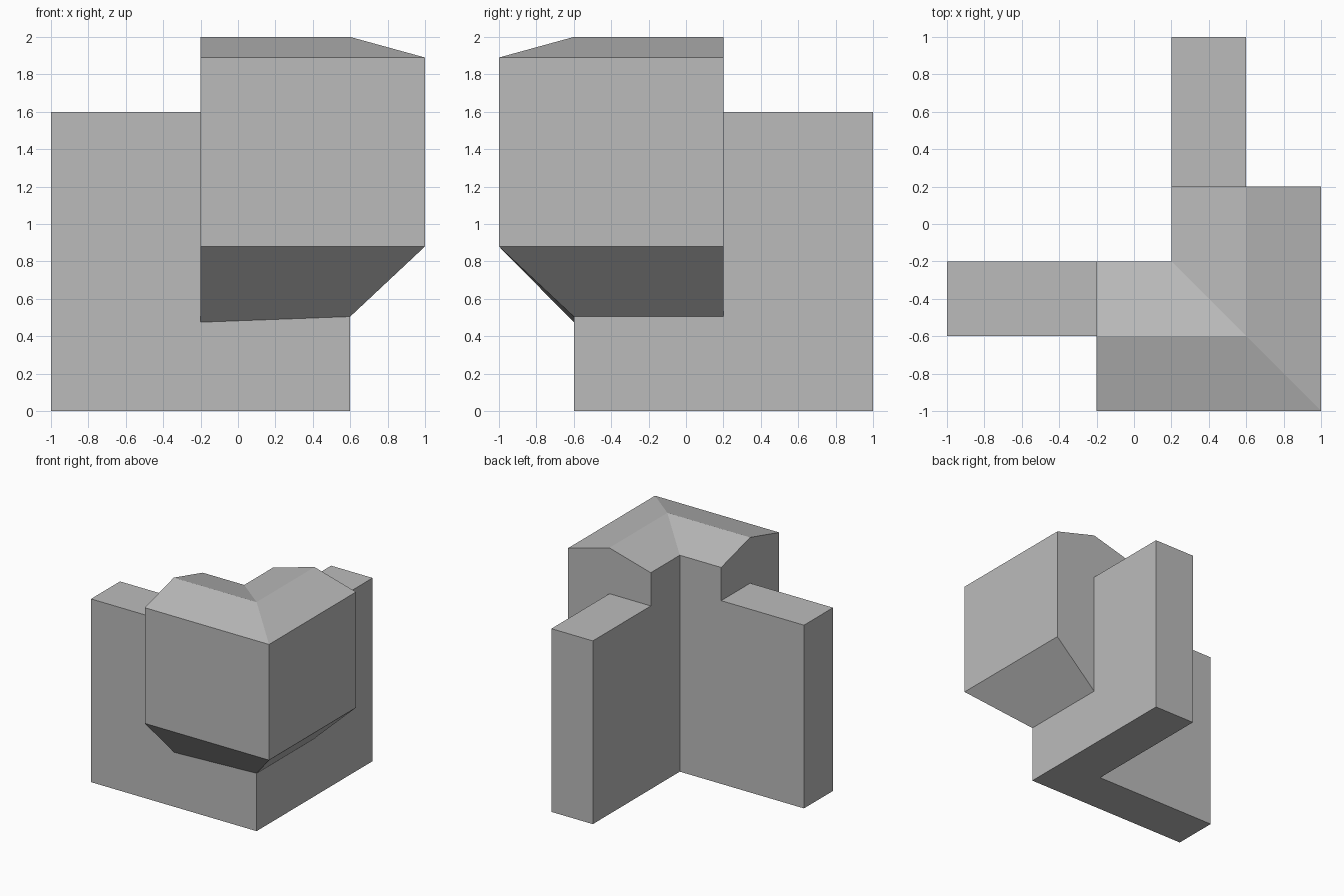
import bpy, bmesh

if "Cube" in bpy.data.objects:
    bpy.data.objects.remove(bpy.data.objects["Cube"])

grey = bpy.data.materials.new("plain grey")
grey.diffuse_color = (0.5, 0.5, 0.5, 1)
grey.use_nodes = True
grey.node_tree.nodes["Principled BSDF"].inputs["Base Color"].default_value = grey.diffuse_color


def finish(bm, name):
    bmesh.ops.recalc_face_normals(bm, faces=bm.faces[:])
    mesh = bpy.data.meshes.new(name)
    bm.to_mesh(mesh)
    bm.free()
    mesh.materials.append(grey)
    bpy.context.collection.objects.link(bpy.data.objects.new(name, mesh))


def loft(name, sections):
    """Skin a row of matching closed sections and cap both ends."""
    bm = bmesh.new()
    rings = [[bm.verts.new(p) for p in s] for s in sections]
    n = len(rings[0])
    for a, b in zip(rings, rings[1:]):
        for i in range(n):
            j = (i + 1) % n
            bm.faces.new((a[i], a[j], b[j], b[i]))
    bm.faces.new(rings[0])
    bm.faces.new(rings[-1])
    finish(bm, name)


# L-shaped corner wall
plan = [(-1, -0.6), (0.6, -0.6), (0.6, 1), (0.2, 1), (0.2, -0.2), (-1, -0.2)]
loft("corner_wall", [[(x, y, z) for x, y in plan] for z in (0, 1.6)])


# Overhanging bay: (inset from outer face, height), swept around the corner
def profile(foot):
    return [(0, 0.88), (0, 1.89), (0.4, 2.0), (0.8, 1.89), (0.8, 1.6),
            (0.4, 1.6), (0.4, foot)]


loft("overhanging_bay", [
    [(-0.2, -1 + d, z) for d, z in profile(0.475)],
    [(1 - d, -1 + d, z) for d, z in profile(0.505)],
    [(1 - d, 0.2, z) for d, z in profile(0.505)],
])
